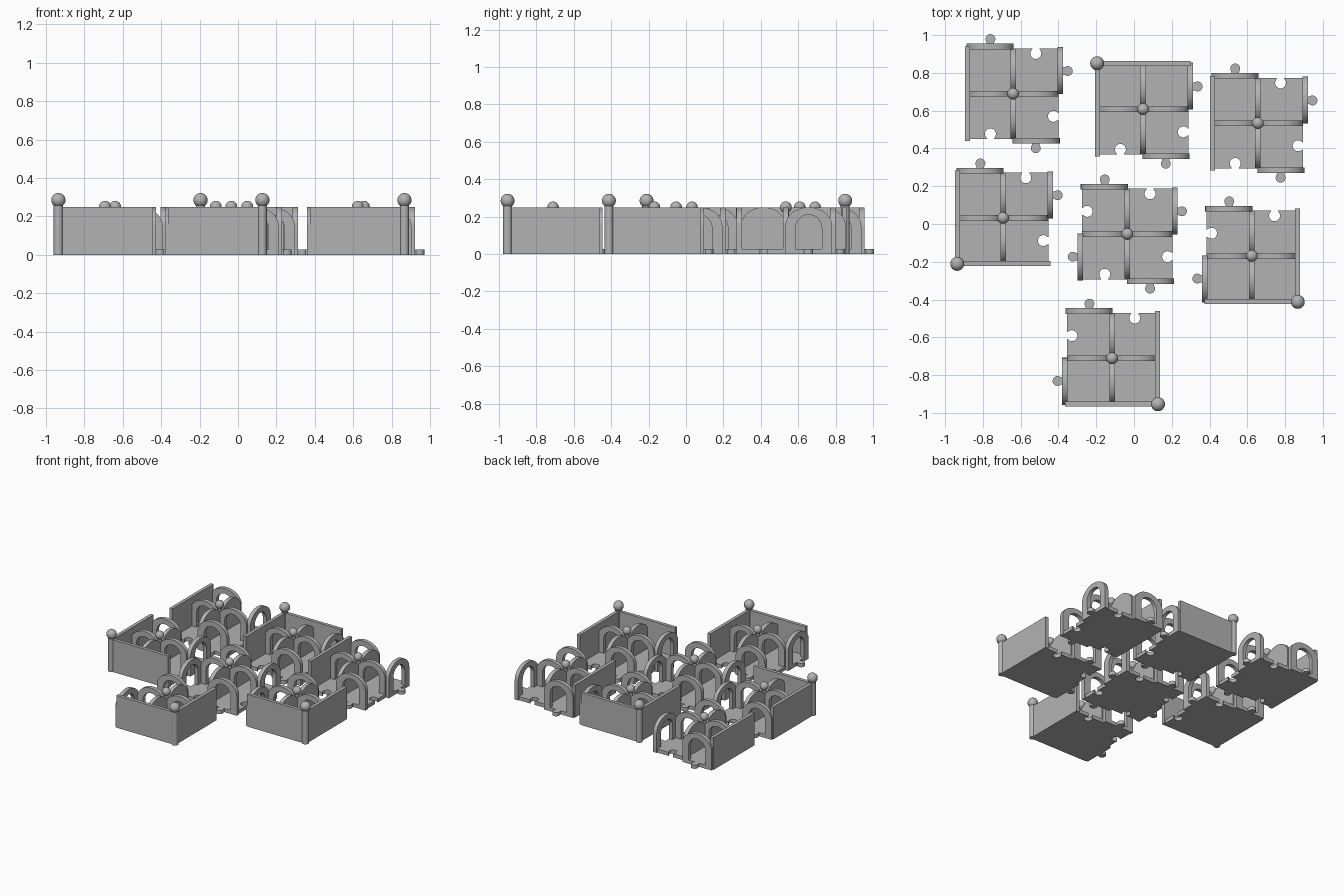
import bpy, bmesh, math
from mathutils import Matrix, Vector

if "Cube" in bpy.data.objects:
    bpy.data.objects.remove(bpy.data.objects["Cube"])

stone = bpy.data.materials.new("grey_stone")
stone.diffuse_color = (0.45, 0.45, 0.45, 1)
stone.use_nodes = True
stone.node_tree.nodes["Principled BSDF"].inputs["Base Color"].default_value = stone.diffuse_color

HALF, FLOOR, TOP = 0.24, 0.028, 0.25


def finish(name, bm, loc):
    """Turn a bmesh into a named part at the tile position."""
    bmesh.ops.recalc_face_normals(bm, faces=bm.faces)
    me = bpy.data.meshes.new(name)
    bm.to_mesh(me)
    bm.free()
    me.materials.append(stone)
    ob = bpy.data.objects.new(name, me)
    bpy.context.collection.objects.link(ob)
    ob.location = (loc[0], loc[1], 0)
    bpy.ops.object.select_all(action='DESELECT')
    ob.select_set(True)
    bpy.context.view_layer.objects.active = ob
    bpy.ops.object.shade_smooth_by_angle(angle=math.radians(35))


def prism(bm, pts, vec, m):
    """Extrude a flat outline along vec, then place it with m."""
    f = bm.faces.new([bm.verts.new(m @ Vector(p)) for p in pts])
    ext = bmesh.ops.extrude_face_region(bm, geom=[f])["geom"]
    bmesh.ops.translate(bm, vec=m.to_3x3() @ Vector(vec),
                        verts=[v for v in ext if isinstance(v, bmesh.types.BMVert)])


def box(bm, x0, x1, y0, y1, z0, z1, m):
    prism(bm, [(x0, y0, z0), (x1, y0, z0), (x1, y1, z0), (x0, y1, z0)], (0, 0, z1 - z0), m)


def arc(cx, cz, rx, rz, a0, a1, n=20):
    return [(cx + rx * math.cos(a0 + (a1 - a0) * i / n),
             cz + rz * math.sin(a0 + (a1 - a0) * i / n)) for i in range(n + 1)]


def arch(bm, cx, y0, y1, m, door, half=0.12):
    """Round-topped wall, optionally pierced by a doorway."""
    pts = [(cx + half, FLOOR)] + arc(cx, 0.15, half, 0.10, 0, math.pi) + [(cx - half, FLOOR)]
    if door:
        pts += [(cx - 0.07, FLOOR)] + arc(cx, 0.14, 0.07, 0.07, math.pi, 0) + [(cx + 0.07, FLOOR)]
    prism(bm, [(x, y0, z) for x, z in pts], (0, y1 - y0, 0), m)


def side(k):
    """Rotation from the back side clockwise: 0 back, 1 right, 2 front, 3 left."""
    return Matrix.Rotation(-k * math.pi / 2, 4, 'Z')


def tile(loc, solid):
    # floor with a rounded socket in the second half of each open side
    bm = bmesh.new()
    outline = []
    for k in range(4):
        pts = [(-HALF, HALF)]
        if k not in solid:
            a = math.radians(50)
            pts += arc(0.12, 0.213, 0.029, 0.029, math.pi - a, 2 * math.pi + a, 20)
            pts.insert(1, (pts[1][0], HALF))
            pts.append((pts[-1][0], HALF))
        outline += [side(k) @ Vector((x, y, 0)) for x, y in pts]
    prism(bm, outline, (0, 0, FLOOR), Matrix())
    finish("floor", bm, loc)

    # inner walls: doorways across, closed arches front to back
    bm = bmesh.new()
    for k in range(4):
        arch(bm, 0.12, -0.015, 0.015, side(k), door=k % 2 == 0)
    finish("inner_walls", bm, loc)

    # outer doorways and their connecting tabs
    doors, tabs, plain = bmesh.new(), bmesh.new(), bmesh.new()
    for k in range(4):
        m = side(k)
        if k in solid:
            box(plain, -0.25, 0.25, 0.228, 0.254, 0, TOP, m)
            continue
        arch(doors, -0.122, 0.235, 0.265, m, True, 0.125)
        box(doors, -0.247, 0.003, 0.235, 0.265, 0, FLOOR, m)
        tab = [(-0.14, 0.26), (-0.14, 0.272)] + arc(-0.12, 0.289, 0.026, 0.026,
              math.radians(220), math.radians(-40), 20) + [(-0.10, 0.272), (-0.10, 0.26)]
        prism(tabs, [(x, y, 0) for x, y in tab], (0, 0, FLOOR), m)
    finish("outer_doorways", doors, loc)
    finish("connector_tabs", tabs, loc)
    if solid:
        finish("plain_walls", plain, loc)

    # posts with ball finials, at the middle and where plain walls meet
    posts = [("centre_post", 0, 0, 0.016, 0.031, 0.25)]
    for k in solid:
        if (k + 1) % 4 in solid:
            p = side(k) @ Vector((0.243, 0.243, 0))
            posts.append(("corner_post", p.x, p.y, 0.024, 0.037, 0.285))
    for name, x, y, r, ball, z in posts:
        bm = bmesh.new()
        bmesh.ops.create_cone(bm, cap_ends=True, segments=24, radius1=r, radius2=r, depth=z,
                              matrix=Matrix.Translation((x, y, z / 2)))
        bmesh.ops.create_uvsphere(bm, u_segments=24, v_segments=14, radius=ball,
                                  matrix=Matrix.Translation((x, y, z)))
        finish(name, bm, loc)


# seven interlocking room tiles: centre, then sides closed by plain walls
for loc, solid in [((-0.64, 0.69), [3]), ((0.048, 0.608), [0, 3]), ((0.656, 0.534), [3]),
                   ((-0.693, 0.032), [2, 3]), ((-0.035, -0.053), []),
                   ((0.624, -0.169), [1, 2]), ((-0.116, -0.711), [1, 2])]:
    tile(loc, solid)
